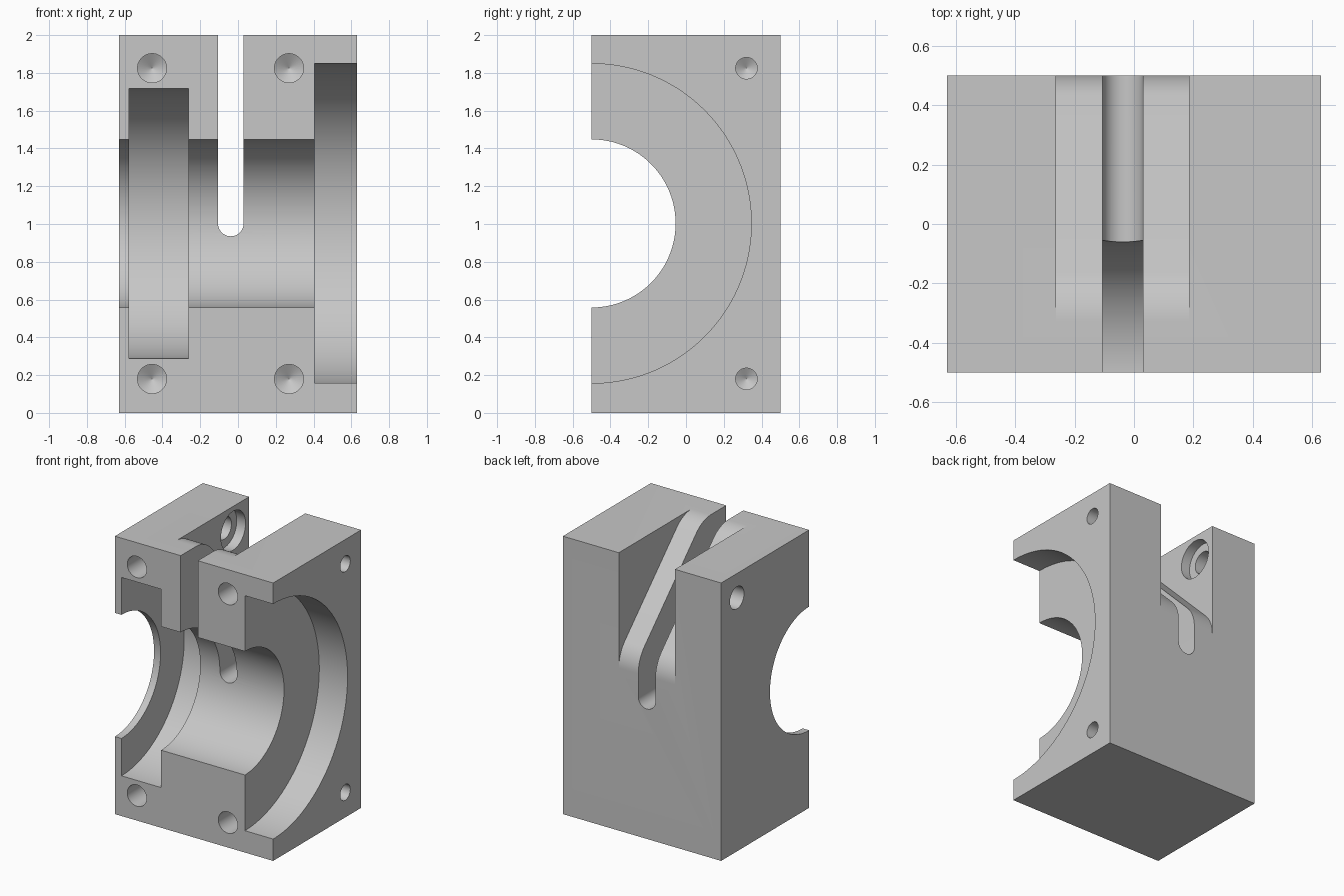
import bpy
import bmesh
from math import pi, cos, sin, radians, tan
from mathutils import Matrix, Vector

if "Cube" in bpy.data.objects:
    bpy.data.objects.remove(bpy.data.objects["Cube"], do_unlink=True)

# Single matte grey
grey = bpy.data.materials.new("light grey")
grey.use_nodes = True
GREY = (0.57, 0.57, 0.57, 1)
grey.diffuse_color = GREY
grey.node_tree.nodes["Principled BSDF"].inputs["Base Color"].default_value = GREY

W, D, H = 0.63, 0.5, 2.0     # half width, half depth, height


def finish(bm, name):
    bmesh.ops.recalc_face_normals(bm, faces=bm.faces)
    mesh = bpy.data.meshes.new(name)
    bm.to_mesh(mesh)
    bm.free()
    mesh.materials.append(grey)
    ob = bpy.data.objects.new(name, mesh)
    bpy.context.collection.objects.link(ob)
    return ob


def lathe(name, profile, origin, direction, sides):
    """Solid turned around an axis; profile is (distance along, radius)."""
    bm = bmesh.new()
    turn = Vector(direction).to_track_quat('Z', 'Y').to_matrix().to_4x4()
    place = Matrix.Translation(origin) @ turn
    rings = []
    for along, r in profile:
        angles = [2 * pi * (i + 0.5) / sides for i in range(sides)]
        rings.append([bm.verts.new(place @ Vector((r * cos(a), r * sin(a), along)))
                      for a in angles])
    for a, b in zip(rings, rings[1:]):
        for i in range(sides):
            j = (i + 1) % sides
            bm.faces.new((a[i], a[j], b[j], b[i]))
    bm.faces.new(rings[0])
    bm.faces.new(rings[-1])
    return finish(bm, name)


def prism(name, points, travel):
    """Solid made by sweeping a flat outline along a vector."""
    bm = bmesh.new()
    face = bm.faces.new([bm.verts.new(p) for p in points])
    top = bmesh.ops.extrude_face_region(bm, geom=[face])
    verts = [g for g in top["geom"] if isinstance(g, bmesh.types.BMVert)]
    bmesh.ops.translate(bm, verts=verts, vec=travel)
    return finish(bm, name)


def drill(name, origin, direction, r, depth):
    """Blind hole with a conical tip."""
    return lathe(name, [(-0.05, r), (depth, r), (depth + 0.58 * r, 0.001)],
                 origin, direction, 32)


# Block
block = prism("bearing_block", [(-W, -D, 0), (W, -D, 0), (W, D, 0), (-W, D, 0)], (0, 0, H))
cutters = []

# Stepped half bore along the front
bore = [(-0.7, 0.445), (-0.578, 0.445), (-0.578, 0.714), (-0.262, 0.714),
        (-0.262, 0.445), (0.405, 0.445), (0.405, 0.846), (0.7, 0.846)]
cutters.append(lathe("bore_cutter", bore, (0, -D, 1.003), (1, 0, 0), 128))

# Round-bottomed slot, front to back
sx, sr, sz = -0.038, 0.068, 1.003
arc = [(sx + sr * cos(a), -0.6, sz + sr * sin(a))
       for a in [pi + pi * i / 24 for i in range(25)]]
cutters.append(prism("slot_cutter", arc + [(sx + sr, -0.6, 2.1), (sx - sr, -0.6, 2.1)],
                     (0, 1.2, 0)))

# Sloped recess at the upper back, blending tangentially into back and top
R = 0.24
t = R * tan(radians(22.5))
back_z, top_y = 1.27 - t, -0.23 - t
steps = [radians(45 * i / 10) for i in range(11)]
low = [(D - R + R * cos(a), back_z + R * sin(a)) for a in steps]
high = [(top_y + R * sin(a), H - R + R * cos(a)) for a in reversed(steps)]
outline = low + high + [(top_y, 2.1), (0.6, 2.1), (0.6, back_z)]
cutters.append(prism("recess_cutter", [(-0.262, y, z) for y, z in outline],
                     (0.447, 0, 0)))

# Blind holes on the front and on the right-hand side
for z in (0.18, 1.825):
    for x in (-0.455, 0.27):
        cutters.append(drill("front_hole_cutter", (x, -D, z), (0, 1, 0), 0.077, 0.4))
    cutters.append(drill("side_hole_cutter", (W, 0.32, z), (-1, 0, 0), 0.057, 0.28))

# Clamp hole, counterbored from inside the recess
clamp = [(-0.1, 0.08), (0.298, 0.08), (0.298, 0.14), (0.45, 0.14)]
cutters.append(lathe("clamp_hole_cutter", clamp, (-W, 0.32, 1.825), (1, 0, 0), 48))

# Cut everything out of the block
bpy.context.view_layer.objects.active = block
for cutter in cutters:
    mod = block.modifiers.new("cut", 'BOOLEAN')
    mod.operation = 'DIFFERENCE'
    mod.solver = 'EXACT'
    mod.object = cutter
    bpy.ops.object.modifier_apply(modifier=mod.name)
    bpy.data.objects.remove(cutter, do_unlink=True)

bpy.ops.object.select_all(action='DESELECT')
block.select_set(True)
bpy.ops.object.shade_smooth_by_angle(angle=radians(25))
